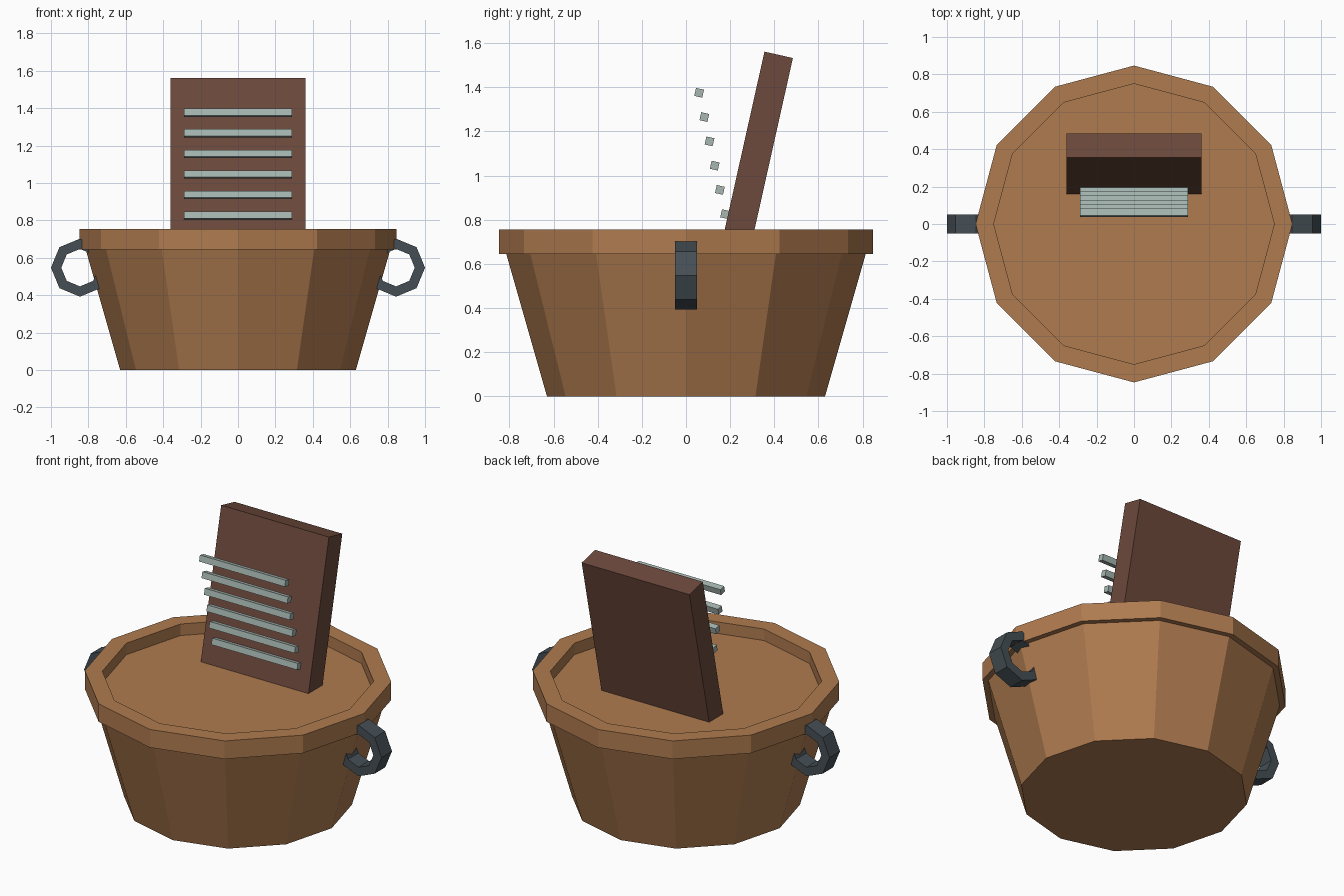
import bpy, bmesh, math
from mathutils import Matrix, Vector

if "Cube" in bpy.data.objects:
    bpy.data.objects.remove(bpy.data.objects["Cube"])


def material(name, rgb):
    m = bpy.data.materials.new(name)
    m.diffuse_color = (*rgb, 1)
    m.use_nodes = True
    m.node_tree.nodes["Principled BSDF"].inputs["Base Color"].default_value = m.diffuse_color
    return m


WOOD = material("warm wood", (0.43, 0.198, 0.079))
DARK = material("dark wood", (0.150, 0.066, 0.045))
METAL = material("pale metal", (0.38, 0.47, 0.44))
IRON = material("dark iron", (0.060, 0.078, 0.090))


def finish(name, bm, mat):
    bmesh.ops.recalc_face_normals(bm, faces=bm.faces)
    me = bpy.data.meshes.new(name)
    bm.to_mesh(me)
    bm.free()
    me.materials.append(mat)
    ob = bpy.data.objects.new(name, me)
    bpy.context.collection.objects.link(ob)
    return ob


def lathe(name, profile, sides, mat, matrix=Matrix(), closed=True):
    """Sweep an (r, z) profile around z; open profiles get flat caps."""
    bm = bmesh.new()
    rings = []
    for r, z in profile:
        rings.append([bm.verts.new((r * math.cos(2 * math.pi * i / sides),
                                    r * math.sin(2 * math.pi * i / sides), z))
                      for i in range(sides)])
    for k in range(len(rings) if closed else len(rings) - 1):
        a, b = rings[k], rings[(k + 1) % len(rings)]
        for i in range(sides):
            j = (i + 1) % sides
            bm.faces.new((a[i], a[j], b[j], b[i]))
    if not closed:
        bm.faces.new(rings[0])
        bm.faces.new(rings[-1])
    bm.transform(matrix)
    return finish(name, bm, mat)


def box(name, center, size, tilt, mat):
    bm = bmesh.new()
    bmesh.ops.create_cube(bm, size=1)
    bm.transform(Matrix.Translation(center) @ Matrix.Rotation(tilt, 4, 'X')
                 @ Matrix.Diagonal((*size, 1)))
    return finish(name, bm, mat)


# tapered tub body and its overhanging rim
lathe("tub_body", [(0.63, 0), (0.826, 0.685)], 12, WOOD, closed=False)
lathe("tub_rim", [(0.75, 0.645), (0.847, 0.645), (0.847, 0.755), (0.75, 0.755)],
      12, WOOD)

# ring handles, set into the tub on both sides
for side, x in (("left", -0.845), ("right", 0.845)):
    place = Matrix.Translation((x, 0, 0.547)) @ Matrix.Rotation(math.pi / 2, 4, 'X')
    lathe(side + "_handle", [(0.1, -0.05), (0.155, -0.05), (0.155, 0.05), (0.1, 0.05)],
          8, IRON, place)

# leaning washboard
TILT = -0.22
LENGTH = 0.94
top_middle = Vector((0, 0.42, 1.547))
axis = Vector((0, -math.sin(TILT), math.cos(TILT)))
box("washboard", top_middle - axis * LENGTH / 2, (0.724, 0.132, LENGTH), TILT, DARK)

# floating ridges in front of the board
for i in range(6):
    box(f"ridge_{i + 1}", (0, 0.177 - 0.0235 * i, 0.825 + 0.11 * i),
        (0.576, 0.037, 0.037), TILT, METAL)
